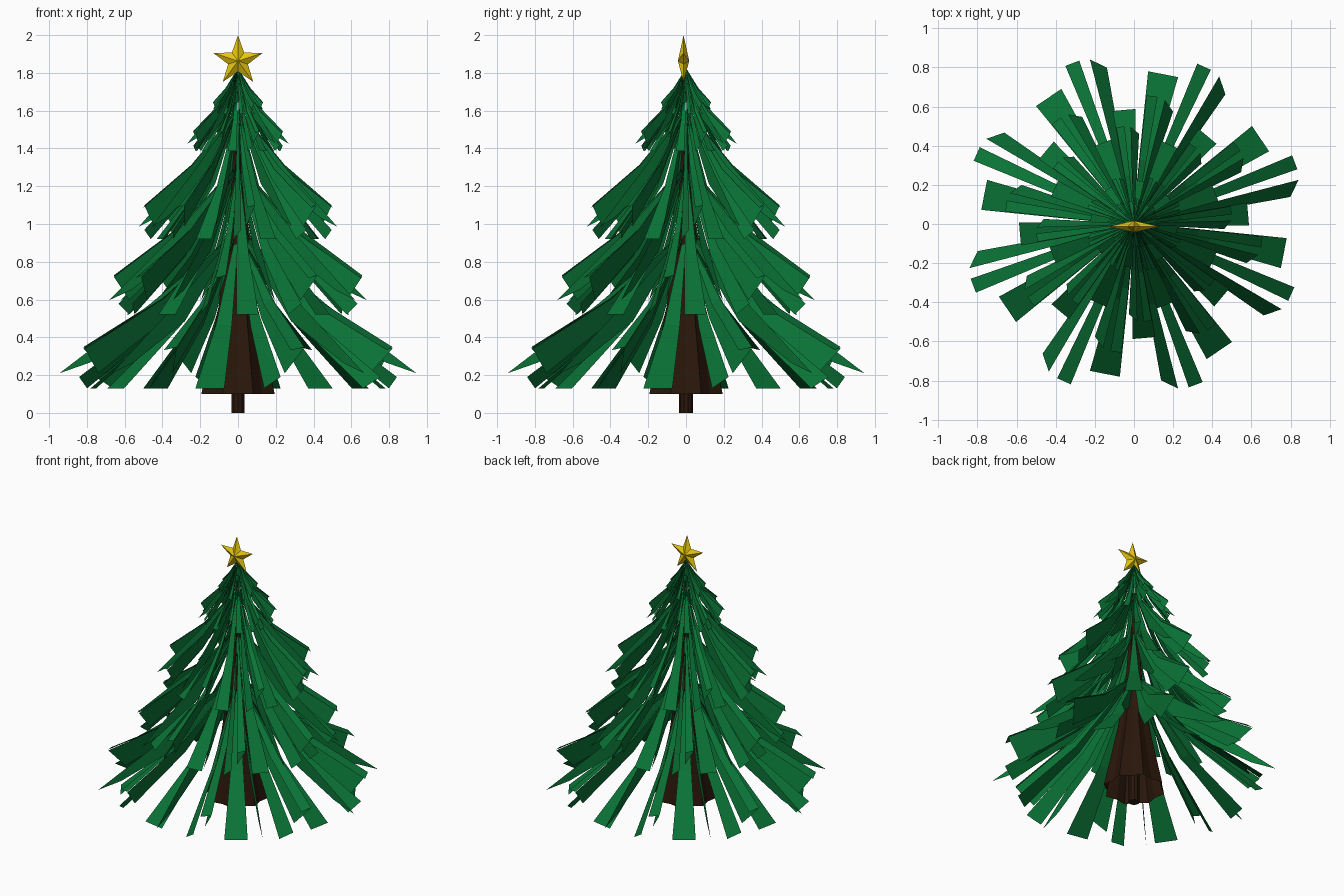
import bpy, math
from math import cos, sin, pi, radians

if "Cube" in bpy.data.objects:
    bpy.data.objects.remove(bpy.data.objects["Cube"])


def material(name, color):
    m = bpy.data.materials.new(name)
    m.diffuse_color = (*color, 1)
    m.use_nodes = True
    m.node_tree.nodes["Principled BSDF"].inputs["Base Color"].default_value = m.diffuse_color
    return m


GREEN = material("needles", (0.003, 0.17, 0.036))
BROWN = material("bark", (0.022, 0.008, 0.003))
GOLD = material("gold", (0.8, 0.57, 0.004))


def make(name, verts, faces, mat):
    me = bpy.data.meshes.new(name)
    me.from_pydata(verts, [], faces)
    me.materials.append(mat)
    ob = bpy.data.objects.new(name, me)
    bpy.context.collection.objects.link(ob)
    return ob


# Five kinds of flat blade, repeated eight times around the trunk:
# azimuth, tip radius, tip height, half-width at tip and at middle
# (each as radial, tangential, up)
BLADES = [
    (0.0, 0.865, 0.238, (0.08, 0.0, -0.028), (0.035, 0.0, 0.045)),
    (12.5, 0.84, 0.16, (0.03, 0.038, 0.03), (0.01, 0.022, 0.03)),
    (21.0, 0.88, 0.34, (0.0, 0.038, 0.008), (0.0, 0.024, 0.015)),
    (21.0, 0.83, 0.275, (0.05, 0.034, 0.065), (0.02, 0.02, 0.05)),
    (34.0, 0.78, 0.13, (0.0, 0.078, 0.0), (0.0, 0.043, 0.0)),
]
APEX = 0.95


def branch_tier(name, apex, r_scale, z_scale, turn):
    verts, faces = [], []
    for k in range(8):
        for az, r, z, tip, mid in BLADES:
            a = radians(az + turn + 45 * k)
            root = [0.1 * c for c in tip]
            base = len(verts)
            # share of the length, share of the drop, half-width
            for f, drop, w in ((0.02, 0.0, root), (0.5, 0.59, mid), (1.0, 1.0, tip)):
                for s in (-1, 1):
                    rr = (r * f + s * w[0]) * r_scale
                    tt = s * w[1] * r_scale
                    zz = apex + ((z - APEX) * drop + s * w[2]) * z_scale
                    verts.append((rr * cos(a) - tt * sin(a),
                                  rr * sin(a) + tt * cos(a), zz))
            for i in (0, 2):
                faces.append((base + i, base + i + 1, base + i + 3, base + i + 2))
    return make(name, verts, faces, GREEN)


def pleated_cone(name, z0, r0, z1, r1, n=16):
    verts, faces = [], []
    for z, r in ((z0, r0), (z1, r1)):
        for i in range(n):
            a = 2 * pi * i / n
            q = r * (1 if i % 2 else 0.86)
            verts.append((q * cos(a), q * sin(a), z))
    for i in range(n):
        j = (i + 1) % n
        faces.append((i, j, n + j, n + i))
    return make(name, verts, faces, BROWN)


# Branch tiers, bottom to top
branch_tier("branches_bottom", 0.95, 1.0, 1.0, 0)
branch_tier("branches_lower", 1.30, 0.75, 0.95, 16)
branch_tier("branches_middle", 1.60, 0.57, 0.83, 32)
branch_tier("branches_upper", 1.78, 0.285, 0.48, 48)
branch_tier("branches_tip", 1.82, 0.15, 0.29, 64)

# Flared bark skirts inside the tiers
pleated_cone("bark_bottom", 0.10, 0.21, 0.80, 0.06)
pleated_cone("bark_lower", 0.50, 0.12, 1.15, 0.03)
pleated_cone("bark_middle", 0.90, 0.06, 1.55, 0.015)

# Trunk post
bpy.ops.mesh.primitive_cylinder_add(vertices=10, radius=0.037, depth=0.6,
                                    location=(0, 0, 0.3))
bpy.context.object.name = "trunk"
bpy.context.object.data.materials.append(BROWN)

# Faceted five-point star
R, r, CZ, CY, D = 0.137, 0.055, 1.863, -0.013, 0.03
verts = [(0, CY - D, CZ), (0, CY + D, CZ)]
for i in range(10):
    a = pi / 2 + pi * i / 5
    q = r if i % 2 else R
    verts.append((q * cos(a), CY, CZ + q * sin(a)))
faces = []
for i in range(10):
    a, b = 2 + i, 2 + (i + 1) % 10
    faces += [(0, b, a), (1, a, b)]
make("star", verts, faces, GOLD)
